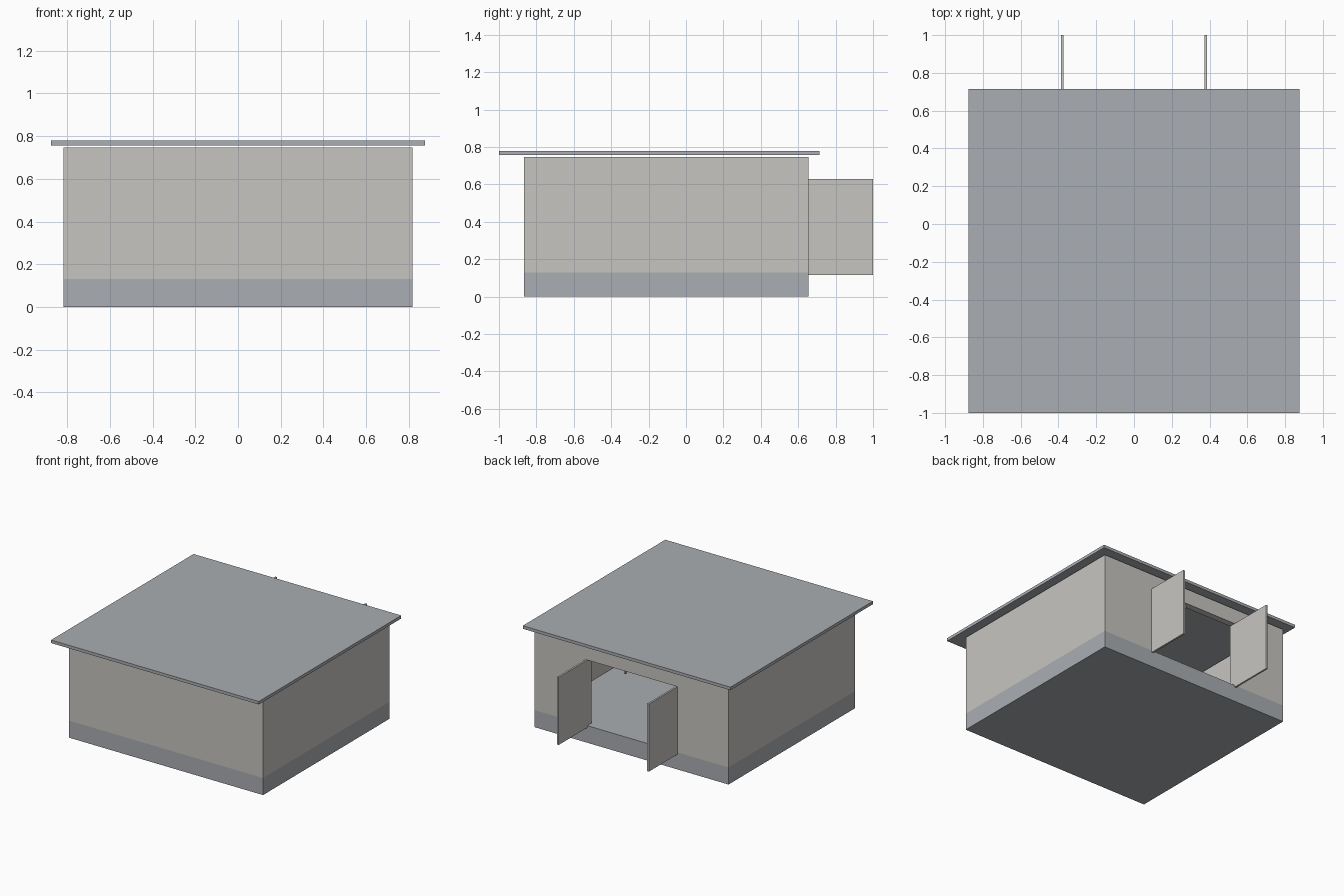
import bpy

cube = bpy.data.objects.get("Cube")
if cube:
    bpy.data.objects.remove(cube, do_unlink=True)


def make_material(name, rgb):
    mat = bpy.data.materials.new(name)
    mat.use_nodes = True
    mat.diffuse_color = (*rgb, 1)
    mat.node_tree.nodes["Principled BSDF"].inputs["Base Color"].default_value = (*rgb, 1)
    return mat


plaster = make_material("warm plaster", (0.575, 0.56, 0.53))
slate = make_material("blue grey concrete", (0.40, 0.42, 0.447))


def box(name, low, high, mat):
    """Axis-aligned box between two opposite corners."""
    bpy.ops.mesh.primitive_cube_add(size=1)
    obj = bpy.context.object
    obj.name = name
    for v in obj.data.vertices:
        v.co = [b if c > 0 else a for a, b, c in zip(low, high, v.co)]
    obj.data.materials.append(mat)
    return obj


def cut(target, low, high):
    """Remove a box-shaped volume from the target."""
    cutter = box("cutter", low, high, plaster)
    cutter.hide_render = True
    mod = target.modifiers.new("cut", 'BOOLEAN')
    mod.operation = 'DIFFERENCE'
    mod.solver = 'EXACT'
    mod.object = cutter
    bpy.context.view_layer.objects.active = target
    bpy.ops.object.modifier_apply(modifier=mod.name)
    bpy.data.objects.remove(cutter, do_unlink=True)


half_width, front, back = 0.817, -0.865, 0.655
floor, wall_top, door_top = 0.13, 0.747, 0.63
thick, door_x = 0.05, 0.373

# Solid plinth whose top is the floor
box("plinth", (-half_width, front, 0), (half_width, back, floor), slate)

# Hollow walls with a doorway at the back
walls = box("walls", (-half_width, front, floor), (half_width, back, wall_top), plaster)
inner = half_width - thick
cut(walls, (-inner, front + thick, 0), (inner, back - thick, 1))
cut(walls, (-door_x, back - 2 * thick, 0), (door_x, back + thick, door_top))

# Overhanging flat roof, set just above the walls
box("roof", (-0.875, -1, 0.757), (0.875, 0.715, 0.78), slate)

# Pair of doors swung fully open
for side, sign in (("left", 1), ("right", -1)):
    x1, x2 = sorted((sign * door_x, sign * (door_x + 0.014)))
    box(side + "_door", (x1, back, 0.115), (x2, 1, door_top), plaster)

# Small latch under the lintel
box("lintel_latch", (0.06, 0.625, 0.60), (0.075, 0.64, door_top), plaster)
